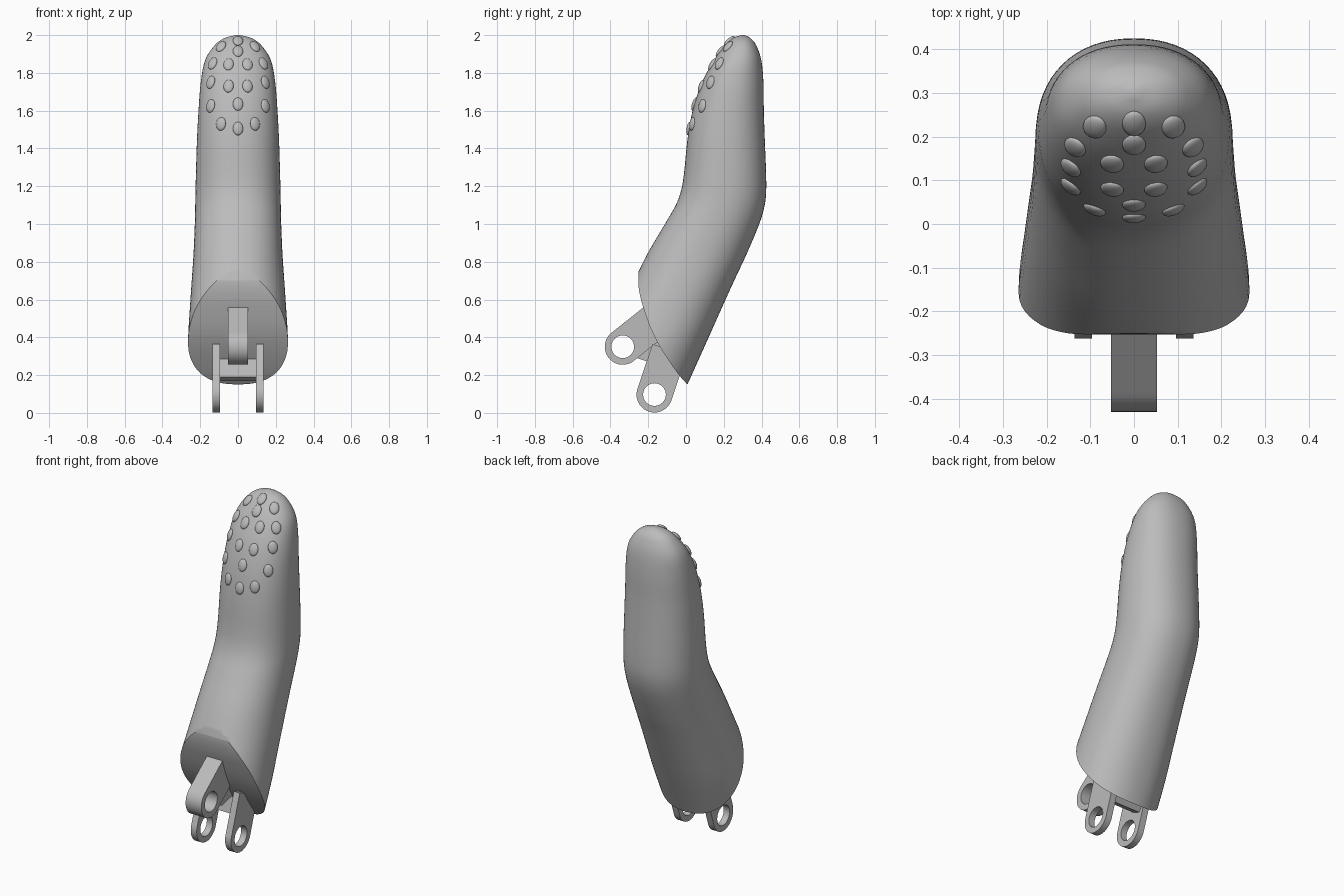
import bpy, bmesh, math
from mathutils import Vector, Matrix
from mathutils.bvhtree import BVHTree

cube = bpy.data.objects.get("Cube")
if cube:
    bpy.data.objects.remove(cube)

grey = bpy.data.materials.new("plain_grey")
grey.use_nodes = True
colour = (0.5, 0.5, 0.5, 1)
grey.diffuse_color = colour
grey.node_tree.nodes["Principled BSDF"].inputs["Base Color"].default_value = colour


def make_object(name, bm):
    bmesh.ops.recalc_face_normals(bm, faces=bm.faces)
    mesh = bpy.data.meshes.new(name)
    bm.to_mesh(mesh)
    mesh.materials.append(grey)
    obj = bpy.data.objects.new(name, mesh)
    bpy.context.collection.objects.link(obj)
    return obj


def activate(obj):
    bpy.ops.object.select_all(action='DESELECT')
    obj.select_set(True)
    bpy.context.view_layer.objects.active = obj


def smooth(obj, angle=35):
    activate(obj)
    bpy.ops.object.shade_smooth_by_angle(angle=math.radians(angle))


def spline(points, steps):
    """Smooth path through the points, of any dimension."""
    pts = [Vector(p) for p in points]
    out = []
    for i in range(len(pts) - 1):
        b, c = pts[i], pts[i + 1]
        a, d = pts[max(i - 1, 0)], pts[min(i + 2, len(pts) - 1)]
        # tangents scaled by first coordinate or length keep uneven spacing smooth
        gap = (c - b).length
        m0 = (c - a) * gap / ((c - b).length + (b - a).length)
        m1 = (d - b) * gap / ((d - c).length + gap)
        for k in range(steps):
            t = k / steps
            h = t * t * (3 - 2 * t)
            out.append(b * (1 - h) + c * h + m0 * (t * (1 - t) ** 2) - m1 * (t * t * (1 - t)))
    return out + [pts[-1]]


def extrude_x(name, outline, x0, x1):
    bm = bmesh.new()
    rings = [[bm.verts.new((x, y, z)) for y, z in outline] for x in (x0, x1)]
    n = len(outline)
    for r in rings:
        bm.faces.new(r)
    for i in range(n):
        j = (i + 1) % n
        bm.faces.new((rings[0][i], rings[0][j], rings[1][j], rings[1][i]))
    return make_object(name, bm)


# Finger body: height, front y, back y, half width
sections = [
    (0, -.62, -.06, .26), (.2, -.52, .03, .265), (.4, -.42, .12, .264),
    (.55, -.35, .187, .255), (.7, -.275, .255, .245), (.85, -.2, .325, .235),
    (1.02, -.1, .395, .228), (1.12, -.045, .42, .226), (1.22, -.017, .425, .224),
    (1.45, .008, .417, .217), (1.6, .035, .412, .209), (1.75, .085, .41, .197),
    (1.87, .15, .398, .173), (1.95, .21, .37, .12), (1.985, .25, .34, .07),
    (2, .29, .31, .01)]
SIDES = 64


def power(v, e):
    return math.copysign(abs(v) ** e, v)


bm = bmesh.new()
rings = []
for z, front, back, half in spline(sections, 5):
    ring = []
    for i in range(SIDES):
        a = math.tau * i / SIDES
        x = half * power(math.cos(a), .9)
        y = (front + back) / 2 + (back - front) / 2 * power(math.sin(a), .9)
        ring.append(bm.verts.new((x, y, z)))
    rings.append(ring)
for lo, hi in zip(rings, rings[1:]):
    for i in range(SIDES):
        j = (i + 1) % SIDES
        bm.faces.new((lo[i], lo[j], hi[j], hi[i]))
bm.faces.new(rings[0])
bm.faces.new(rings[-1])
body = make_object("finger_body", bm)
surface = BVHTree.FromBMesh(bm)

# Curved underside cut
curve = spline([(-.245, .8), (-.252, .73), (-.25, .66), (-.23, .57), (-.17, .41),
                (-.08, .26), (0, .158), (.08, .1)], 5)
cutter = extrude_x("underside_cutter", [tuple(p) for p in curve]
                   + [(.08, -.2), (-1, -.2), (-1, .8)], -.5, .5)
cutter.hide_render = True
cut = body.modifiers.new("underside", 'BOOLEAN')
cut.operation = 'DIFFERENCE'
cut.solver = 'EXACT'
cut.object = cutter
activate(body)
bpy.ops.object.modifier_apply(modifier=cut.name)
bpy.data.objects.remove(cutter)
smooth(body)

# Grip bumps on the fingertip pad: x, z (mirrored when x is not zero)
bumps = [(0, 1.97), (0, 1.915), (0, 1.635), (0, 1.505), (.09, 1.94), (.135, 1.85),
         (.05, 1.845), (.145, 1.75), (.05, 1.73), (.145, 1.625), (.09, 1.53)]
bm = bmesh.new()
for bx, bz in bumps:
    for x in {bx, -bx}:
        point, normal, _, _ = surface.ray_cast(Vector((x, -1, bz)), Vector((0, 1, 0)))
        if point is None:
            continue
        if normal.y > 0:
            normal = -normal
        turn = normal.to_track_quat('Z', 'Y').to_matrix().to_4x4()
        matrix = Matrix.Translation(point) @ turn @ Matrix.Diagonal((.027, .036, .013, 1))
        bmesh.ops.create_uvsphere(bm, u_segments=20, v_segments=12, radius=1, matrix=matrix)
smooth(make_object("grip_bumps", bm), 60)


# Hinge lugs: rounded arm with a pin hole
def lug(name, centre, direction, x0, x1, length=.25, outer=.095, hole=.06):
    d = Vector(direction).normalized()
    side = Vector((-d.y, d.x))
    corner = math.atan2(outer, length)
    angles = sorted([math.tau * i / 48 for i in range(48)] + [corner, math.tau - corner])
    bm = bmesh.new()
    loops = []
    for x in (x0, x1):
        for inner in (False, True):
            loop = []
            for a in angles:
                c, s = math.cos(a), math.sin(a)
                r = hole if inner else outer
                if not inner and c > 0:
                    r = min(length / c, outer / max(abs(s), .001))
                p = Vector(centre) + (d * c + side * s) * r
                loop.append(bm.verts.new((x, p.x, p.y)))
            loops.append(loop)
    for a, b in ((0, 1), (1, 3), (3, 2), (2, 0)):
        for i in range(len(angles)):
            j = (i + 1) % len(angles)
            bm.faces.new((loops[a][i], loops[a][j], loops[b][j], loops[b][i]))
    smooth(make_object(name, bm))


lug("upper_hinge_lug", (-.335, .35), (.78, .62), -.053, .053)
for label, sign in (("left", 1), ("right", -1)):
    lug(label + "_lower_hinge_lug", (-.167, .097), (.32, .95), sign * .096, sign * .136)

# Bridge and gusset tying the lugs to the body
extrude_x("lug_bridge", [(-.12, .19), (-.07, .17), (-.02, .24), (-.09, .31)], -.1, .1)
extrude_x("upper_lug_gusset", [(-.26, .29), (-.2, .27), (-.08, .3), (-.14, .43)], -.035, .035)
